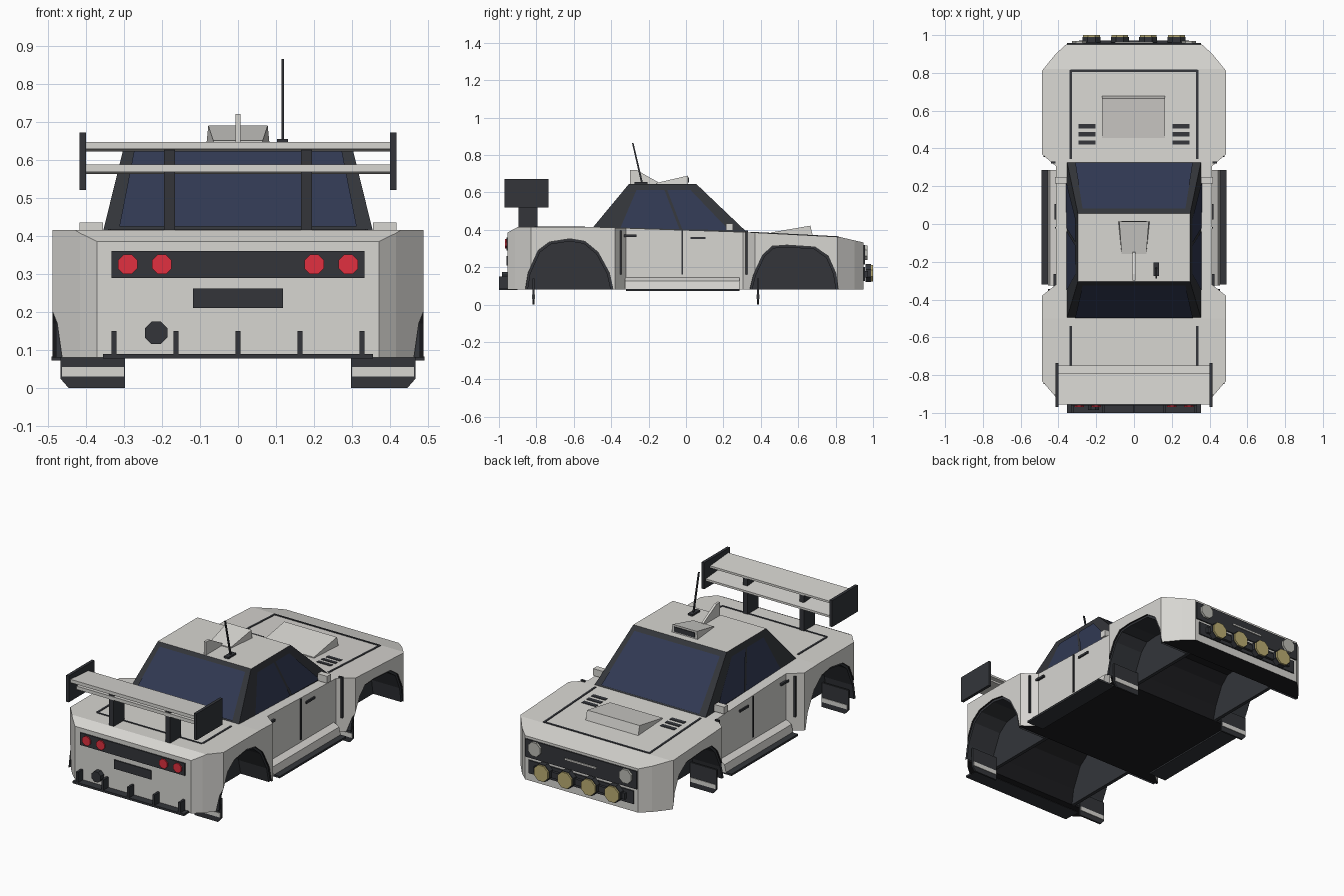
import bpy, math
from mathutils import Vector

if "Cube" in bpy.data.objects:
    bpy.data.objects.remove(bpy.data.objects["Cube"])

def mat(name, r, g, b):
    m = bpy.data.materials.new(name)
    m.diffuse_color = (r, g, b, 1)
    m.use_nodes = True
    m.node_tree.nodes["Principled BSDF"].inputs["Base Color"].default_value = m.diffuse_color
    return m

WHITE = mat("white_paint", .68, .67, .64)
DARK = mat("dark_trim", .033, .036, .042)
BLACK = mat("underbody", .012, .012, .014)
GLASS = mat("glass", .03, .04, .085)
RED = mat("red_lens", .75, .03, .05)
YELLOW = mat("yellow_lens", .5, .42, .17)
LENS = mat("clear_lens", .5, .5, .46)

def mesh(name, verts, faces, *mats):
    me = bpy.data.meshes.new(name)
    me.from_pydata(verts, [], faces)
    for m in mats:
        me.materials.append(m)
    ob = bpy.data.objects.new(name, me)
    bpy.context.collection.objects.link(ob)
    return ob

HEX = [(0, 3, 2, 1), (4, 5, 6, 7), (0, 1, 5, 4), (1, 2, 6, 5), (2, 3, 7, 6), (3, 0, 4, 7)]

def box(name, x, y, z, m):
    v = [(a, b, c) for c in z for a, b in ((x[0], y[0]), (x[1], y[0]), (x[1], y[1]), (x[0], y[1]))]
    return mesh(name, v, HEX, m)

def pair(name, x, y, z, m):
    box(name + "_right", x, y, z, m)
    box(name + "_left", (-x[1], -x[0]), y, z, m)

def prism(name, pts, x0, x1, m):
    """Side profile (y, z) extruded along x."""
    n = len(pts)
    v = [(x, *p) for x in (x0, x1) for p in pts]
    f = [tuple(range(n))[::-1], tuple(range(n, 2 * n))]
    f += [(i, (i + 1) % n, (i + 1) % n + n, i + n) for i in range(n)]
    return mesh(name, v, f, m)

def disc(name, x, z, r, y0, y1, m, n=8):
    """Octagonal lamp with its axis along y."""
    pts = [(x + r * math.cos((i + .5) * math.tau / n), z + r * math.sin((i + .5) * math.tau / n)) for i in range(n)]
    v = [(a, y, b) for y in (y0, y1) for a, b in pts]
    f = [tuple(range(n)), tuple(range(n, 2 * n))[::-1]]
    f += [(i, i + n, (i + 1) % n + n, (i + 1) % n) for i in range(n)]
    return mesh(name, v, f, m)

def lerp(table, y):
    for (a, va), (b, vb) in zip(table, table[1:]):
        if y <= b:
            return va + (vb - va) * (y - a) / (b - a)
    return table[-1][1]

# Body shell: plan width, top line and wheel arches lofted along y
WIDTH = [(-.955, .37), (-.915, .415), (-.83, .488), (-.38, .488), (-.32, .412),
         (.305, .412), (.37, .488), (.81, .488), (.9, .415), (.95, .36)]
TOP = [(-.955, .385), (-.9, .415), (-.5, .415), (.33, .387), (.82, .362), (.95, .332)]
REAR = [(-.86, .08), (-.845, .17), (-.79, .29), (-.73, .335), (-.62, .352), (-.54, .338), (-.47, .28), (-.41, .17), (-.39, .08)]
FRONT = [(.34, .08), (.36, .16), (.41, .265), (.46, .312), (.54, .318), (.69, .308), (.76, .26), (.8, .17), (.815, .08)]
BOTTOM = [(-.955, .08)] + REAR + FRONT + [(.95, .08)]
ys = sorted({p[0] for t in (WIDTH, TOP, BOTTOM) for p in t})
verts, faces = [], []
for y in ys:
    w, b, t = lerp(WIDTH, y), lerp(BOTTOM, y), lerp(TOP, y)
    verts += [(-w, y, b), (w, y, b), (w, y, t), (-w, y, t)]
for k in range(len(ys) - 1):
    for i in range(4):
        j = (i + 1) % 4
        faces.append((4 * k + i, 4 * k + j, 4 * k + 4 + j, 4 * k + 4 + i)[::-1])
n = len(verts)
faces += [(0, 1, 2, 3), (n - 1, n - 2, n - 3, n - 4)]
body = mesh("body_shell", verts, faces, WHITE, BLACK)
for p in body.data.polygons:
    if p.index % 4 == 0 and p.index < len(faces) - 2:
        p.material_index = 1

# Wheel wells: inner walls, dark arch lips and mud flaps
for tag, arch in (("rear", REAR), ("front", FRONT)):
    mid = (arch[0][0] + arch[-1][0]) / 2
    inner = [(mid + (y - mid) * .94, .08 + (z - .08) * .95) for y, z in arch]
    m = len(arch)
    for s, side in ((1, "right"), (-1, "left")):
        prism(f"{tag}_wheel_well_wall_{side}", arch, s * .28, s * .3, DARK)
        v = [(s * x, *p) for x in (.3, .478) for p in arch + inner]
        f = []
        for i in range(m - 1):
            f += [(i + 2 * m, i + 2 * m + 1, i + 3 * m + 1, i + 3 * m), (i + m, i + m + 1, i + 3 * m + 1, i + 3 * m)]
        mesh(f"{tag}_arch_liner_{side}", v, f, DARK)
    fy = arch[0][0] + .045
    for s, side in ((1, "right"), (-1, "left")):
        v = [(s * x, y, z) for y in (fy - .005, fy + .005)
             for x, z in ((.297, 0), (.445, 0), (.467, .025), (.467, .14), (.297, .14))]
        f = [(0, 1, 2, 3, 4), (9, 8, 7, 6, 5)] + [(i, (i + 1) % 5, (i + 1) % 5 + 5, i + 5) for i in range(5)]
        mesh(f"{tag}_mud_flap_{side}", v, f, DARK)
    pair(f"{tag}_flap_stripe", (.3, .462), (fy - .008, fy + .008), (.03, .055), WHITE)

# Cabin with light roof
cab = [(-.355, -.5, .41), (.355, -.5, .41), (.355, .33, .383), (-.355, .33, .383),
       (-.297, -.305, .645), (.297, -.305, .645), (.297, .055, .645), (-.297, .055, .645)]
cabin = mesh("cabin", cab, HEX, DARK, WHITE)
cabin.data.polygons[1].material_index = 1

# Windows laid just outside the cabin faces
def end_glass(name, low, high, off):
    a, b = Vector(low), Vector(high)
    v = []
    for t, hw in ((.03, .312), (.92, .272)):
        y, z = a.lerp(b, t)
        v += [(-hw, y + off, z + .002), (hw, y + off, z + .002)]
    mesh(name, v, [(0, 1, 3, 2) if off < 0 else (2, 3, 1, 0)], GLASS)

end_glass("rear_window", (-.5, .415), (-.305, .645), -.004)
end_glass("windscreen", (.33, .387), (.055, .645), .004)
for s, side in ((1, "right"), (-1, "left")):
    for tag, pts in (("rear", [(-.35, .412), (-.035, .403), (-.115, .612), (-.265, .612)]),
                     ("front", [(-.02, .403), (.23, .398), (.025, .612), (-.1, .612)])):
        v = [(s * (.355 - (z - .4) / .245 * .058 + .004), y, z) for y, z in pts]
        mesh(f"{tag}_side_window_{side}", v, [(0, 1, 2, 3)[::s]], GLASS)

# Doors: shut lines, handles, mirrors and sills
for tag, y, w in (("front", .325, .012), ("middle", -.02, .01), ("rear", -.35, .01)):
    x = lerp(WIDTH, y)
    pair(f"{tag}_door_gap", (x - .02, x + .005), (y - w / 2, y + w / 2), (.16, .395), DARK)
pair("rear_door_handle", (.4, .425), (-.34, -.265), (.362, .374), DARK)
pair("front_door_handle", (.4, .42), (.025, .105), (.35, .362), DARK)
pair("mirror", (.355, .417), (.215, .25), (.395, .435), WHITE)
for s, side in ((1, "right"), (-1, "left")):
    v = [(s * x, y, z) for y in (-.325, .285) for x, z in ((.38, .08), (.455, .08), (.445, .125), (.41, .145), (.38, .145))]
    f = [(0, 1, 2, 3, 4), (9, 8, 7, 6, 5)] + [(i, (i + 1) % 5, (i + 1) % 5 + 5, i + 5) for i in range(5)]
    mesh(f"sill_{side}", v, f, WHITE)
pair("sill_plate", (.38, .49), (-.32, .285), (.072, .083), DARK)

# Roof scoop, fin and aerial
sc = [(-.065, -.16, .64), (.065, -.16, .64), (.083, .012, .64), (-.083, .012, .64),
      (-.065, -.16, .65), (.065, -.16, .65), (.078, .012, .69), (-.078, .012, .69)]
mesh("roof_scoop", sc, HEX, WHITE)
box("roof_scoop_mouth", (-.066, .066), (.008, .016), (.652, .68), DARK)
prism("roof_fin", [(-.3, .64), (-.145, .64), (-.15, .655), (-.265, .72), (-.3, .72)], -.007, .007, WHITE)
box("aerial_base", (.103, .132), (-.275, -.205), (.64, .655), DARK)
prism("aerial", [(-.24, .65), (-.23, .65), (-.281, .865), (-.289, .865)], .114, .121, DARK)

# Bonnet scoop, vents and panel gaps
hs = [(-.17, .455, .36), (.165, .455, .36), (.165, .68, .36), (-.17, .68, .36),
      (-.17, .455, .386), (.165, .455, .386), (.165, .665, .422), (-.17, .665, .422)]
mesh("bonnet_scoop", hs, HEX, WHITE)

def strip(name, x, y0, y1):
    z0, z1 = lerp(TOP, y0), lerp(TOP, y1)
    prism(name, [(y0, z0 - .01), (y1, z1 - .01), (y1, z1 + .003), (y0, z0 + .003)], x[0], x[1], DARK)

for s, side in ((1, "right"), (-1, "left")):
    strip(f"bonnet_gap_{side}", (s * .335 - .006, s * .335 + .006), .345, .815)
    strip(f"boot_gap_{side}", (s * .335 - .006, s * .335 + .006), -.8, -.54)
    for i in range(3):
        strip(f"bonnet_vent_{i}_{side}", (s * .25 - .045, s * .25 + .045), .42 + .043 * i, .443 + .043 * i)
strip("bonnet_front_gap", (-.335, .335), .805, .817)
strip("boot_rear_gap", (-.335, .335), -.81, -.8)

# Rear wing
pair("wing_end_plate", (.399, .416), (-.97, -.735), (.52, .672), DARK)
prism("wing_upper_plane", [(-.955, .628), (-.79, .622), (-.79, .634), (-.955, .647)], -.4, .4, WHITE)
prism("wing_lower_plane", [(-.9, .568), (-.75, .562), (-.75, .574), (-.9, .587)], -.4, .4, WHITE)
pair("wing_post", (.165, .195), (-.895, -.795), (.4, .63), DARK)

# Tail panel, lamps, number plate recess, exhaust and diffuser
box("tail_panel", (-.333, .333), (-.961, -.95), (.289, .36), DARK)
for x in (-.29, -.2, .2, .29):
    disc("tail_lamp", x, .325, .028, -.968, -.95, RED)
box("plate_recess", (-.118, .118), (-.961, -.95), (.21, .261), DARK)
disc("exhaust", -.215, .145, .032, -.985, -.94, DARK)
box("diffuser", (-.355, .355), (-1, -.9), (.078, .09), DARK)
for i in range(-2, 3):
    box("diffuser_fin", (i * .163 - .0065, i * .163 + .0065), (-1, -.95), (.08, .15), DARK)

# Nose: grille, headlamps and lamp bar
box("grille", (-.355, .355), (.94, .957), (.215, .318), DARK)
box("grille_bar", (-.1, .1), (.95, .963), (.265, .275), WHITE)
box("lower_grille", (-.335, .335), (.94, .957), (.125, .2), DARK)
for x in (-.29, .29):
    disc("headlamp", x, .277, .042, .95, .97, LENS)
box("lamp_bar", (-.29, .29), (.955, .972), (.145, .18), DARK)
for x in (-.225, -.075, .075, .225):
    disc("spot_lamp_housing", x, .168, .052, .96, .99, DARK)
    disc("spot_lamp_lens", x, .168, .048, .988, 1.0, YELLOW)
